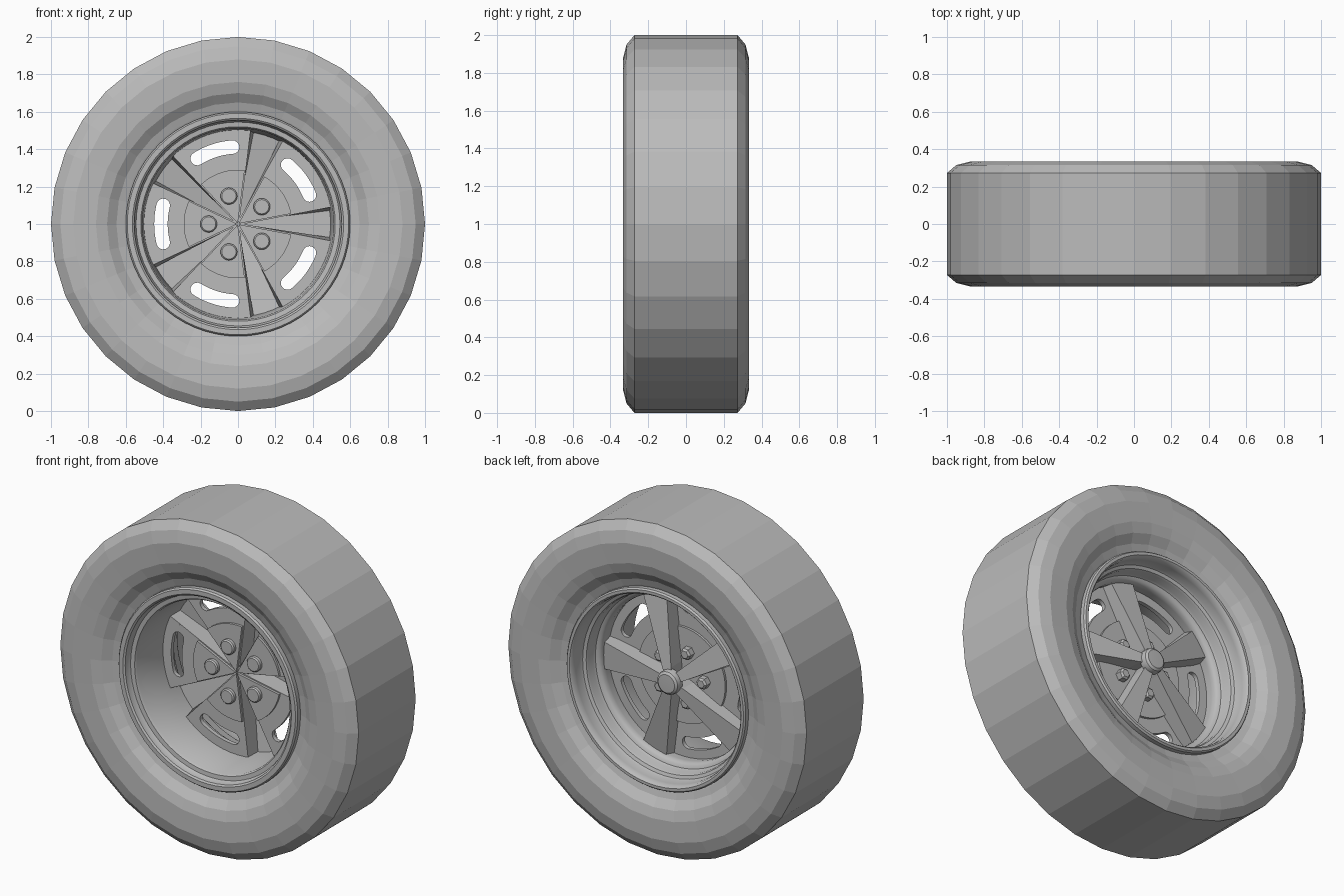
import bpy, bmesh
from math import sin, cos, tan, pi, radians
from mathutils import Vector

if "Cube" in bpy.data.objects:
    bpy.data.objects.remove(bpy.data.objects["Cube"])

GREY = (0.5, 0.5, 0.5, 1)
mat = bpy.data.materials.new("plain_grey")
mat.use_nodes = True
mat.diffuse_color = GREY
mat.node_tree.nodes["Principled BSDF"].inputs["Base Color"].default_value = GREY

AXLE = Vector((0, 0, 1))
SPOKE_HALF = radians(11)
STEP = 2 * pi / 5


def polar(r, a, y=0):
    return Vector((r * cos(a), y, r * sin(a)))


def add_object(name, mesh, smooth=None):
    ob = bpy.data.objects.new(name, mesh)
    bpy.context.collection.objects.link(ob)
    mesh.materials.clear()
    mesh.materials.append(mat)
    if smooth:
        bpy.ops.object.select_all(action='DESELECT')
        ob.select_set(True)
        bpy.context.view_layer.objects.active = ob
        bpy.ops.object.shade_smooth_by_angle(angle=radians(smooth))
    return ob


def finish(name, bm, smooth=None):
    bmesh.ops.remove_doubles(bm, verts=bm.verts, dist=1e-5)
    bmesh.ops.recalc_face_normals(bm, faces=bm.faces)
    mesh = bpy.data.meshes.new(name)
    bm.to_mesh(mesh)
    bm.free()
    return add_object(name, mesh, smooth)


def revolve(name, profile, sides, centre=AXLE, closed=True, smooth=None):
    """Spin (radius, y) points around an axis parallel to y."""
    bm = bmesh.new()
    rings = [[bm.verts.new(centre + polar(r, 2 * pi * i / sides, y))
              for r, y in profile] for i in range(sides)]
    n = len(profile)
    for i in range(sides):
        a, b = rings[i], rings[(i + 1) % sides]
        for j in range(n if closed else n - 1):
            k = (j + 1) % n
            bm.faces.new((a[j], a[k], b[k], b[j]))
    return finish(name, bm, smooth)


def plate(name, loops, front, back):
    """Flat plate with holes, facing the front."""
    curve = bpy.data.curves.new(name, 'CURVE')
    curve.dimensions = '2D'
    curve.fill_mode = 'BOTH'
    curve.extrude = (back - front) / 2
    for loop in loops:
        sp = curve.splines.new('POLY')
        sp.points.add(len(loop) - 1)
        for p, v in zip(sp.points, loop):
            p.co = (v.x, v.z, 0, 1)
        sp.use_cyclic_u = True
    tmp = bpy.data.objects.new(name + "_outline", curve)
    bpy.context.collection.objects.link(tmp)
    bpy.context.view_layer.update()
    deps = bpy.context.evaluated_depsgraph_get()
    mesh = bpy.data.meshes.new_from_object(tmp.evaluated_get(deps))
    bpy.data.objects.remove(tmp)
    ob = add_object(name, mesh, 30)
    ob.rotation_euler = (pi / 2, 0, 0)
    ob.location = AXLE + Vector((0, (front + back) / 2, 0))
    return ob


def arc(r, a0, a1, n):
    return [polar(r, a0 + (a1 - a0) * i / n) for i in range(n + 1)]


def sector(r, mid):
    half = STEP / 2 - SPOKE_HALF
    return [polar(0.004, mid)] + arc(r, mid - half, mid + half, 14)


def slot(mid, r=0.412, w=0.036, half=radians(14)):
    def cap(a, start):
        c = polar(r, a)
        return [c + polar(w, a + start + pi * i / 8) for i in range(1, 8)]
    return (arc(r + w, mid - half, mid + half, 10) + cap(mid + half, 0)
            + arc(r - w, mid + half, mid - half, 10) + cap(mid - half, pi))


# Tyre: faceted, mirrored across the middle
side = [(0.58, 0.25), (0.61, 0.262), (0.65, 0.275), (0.70, 0.31), (0.76, 0.328),
        (0.88, 0.333), (0.95, 0.315), (1.0, 0.273)]
revolve("tyre", [(r, -y) for r, y in side] + side[::-1], 32)

# Rim: smooth front barrel, stepped back
rim = [(0.6, -0.24), (0.6, -0.285), (0.592, -0.295), (0.565, -0.295), (0.555, -0.287),
       (0.552, -0.262), (0.545, -0.25), (0.52, -0.247), (0.512, -0.235), (0.503, 0),
       (0.495, 0.07), (0.497, 0.095), (0.508, 0.11), (0.525, 0.117), (0.532, 0.13),
       (0.532, 0.175), (0.538, 0.187), (0.556, 0.195), (0.562, 0.207), (0.562, 0.255),
       (0.566, 0.285), (0.575, 0.295), (0.592, 0.295), (0.6, 0.285), (0.6, 0.24)]
revolve("rim", rim, 64, smooth=35)


def spoke(name, a):
    """Hollow wedge, open to the front, sloping out from hub to rim."""
    bm = bmesh.new()
    out, across = polar(1, a), polar(1, a + pi / 2)
    rows = []
    for r, y, w in ((0.01, 0.155, 0.012), (0.08, 0.145, 0.026), (0.5, 0.075, 0.078)):
        f = r * tan(SPOKE_HALF)
        rows.append([bm.verts.new(AXLE + out * r + across * s + Vector((0, d, 0)))
                     for s, d in ((-f, 0), (-w, y), (w, y), (f, 0))])
    for p, q in zip(rows, rows[1:]):
        for j in range(3):
            bm.faces.new((p[j], p[j + 1], q[j + 1], q[j]))
    ob = finish(name, bm)
    mod = ob.modifiers.new("wall", 'SOLIDIFY')
    mod.thickness = 0.012
    mod.offset = 0


# Disc petals with slots, hub plate, bolts and spokes, five times around
for i in range(5):
    mid = STEP * (i + 0.5)
    tag = f"_{i + 1}"
    plate("disc_petal" + tag, [sector(0.505, mid), slot(mid)], 0, 0.025)
    plate("hub_plate" + tag, [sector(0.29, mid)], -0.015, 0.04)
    bolt = AXLE + polar(0.157, mid)
    revolve("bolt_head" + tag, [(0, -0.04), (0.038, -0.04), (0.045, -0.033), (0.045, 0)],
            24, bolt, False, 30)
    revolve("lug_nut" + tag, [(0, 0.085), (0.024, 0.085), (0.036, 0.075), (0.036, 0.03)],
            6, bolt, False)
    spoke("spoke" + tag, STEP * i)

# Centre cap on the back of the spokes
revolve("centre_cap", [(0, 0.19), (0.055, 0.188), (0.068, 0.178), (0.072, 0.165),
                       (0.072, 0.135), (0, 0.135)], 32, closed=False, smooth=35)
